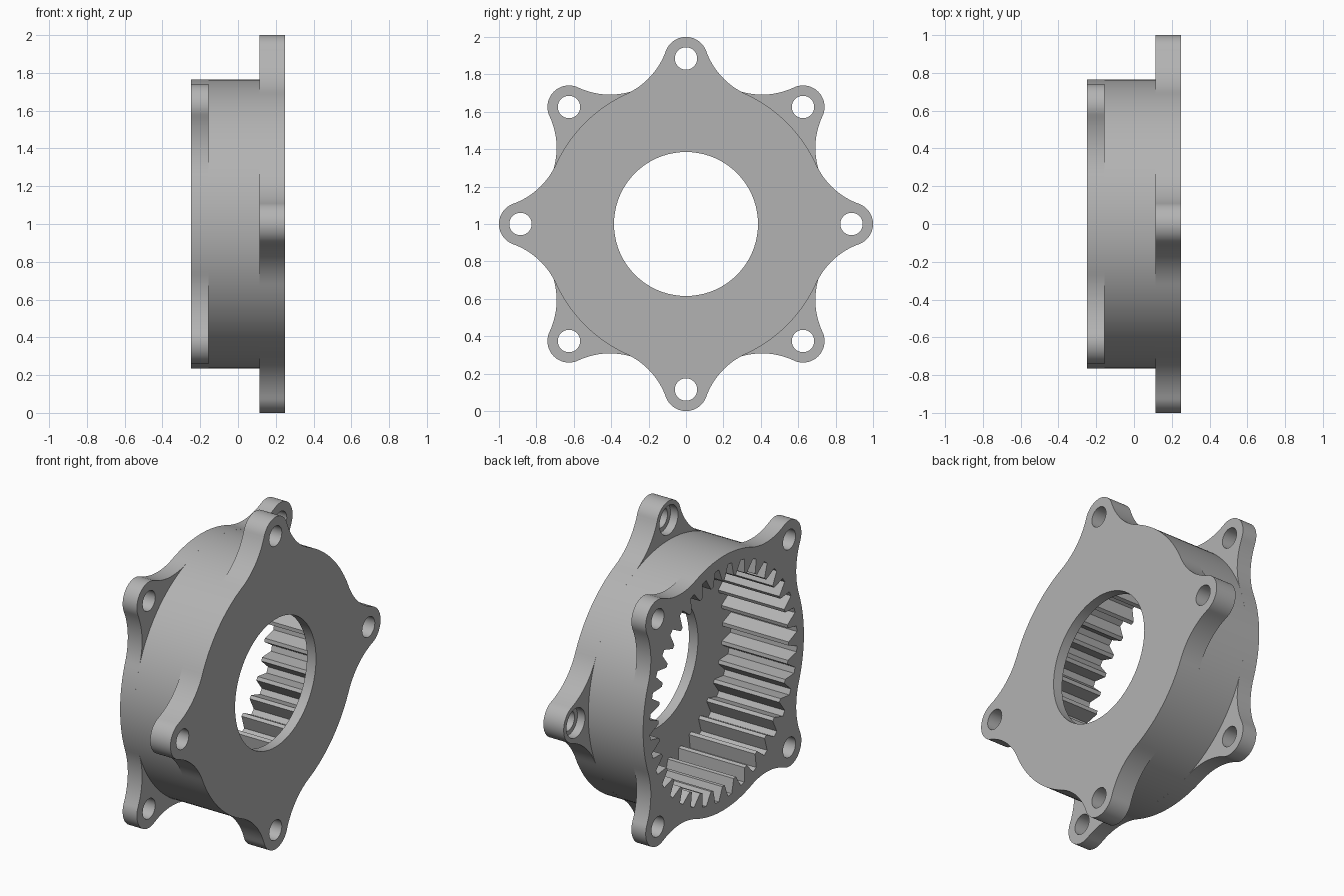
import bpy
import bmesh
from math import pi, cos, sin, acos, atan2
from mathutils import Matrix, Vector

cube = bpy.data.objects.get("Cube")
if cube:
    bpy.data.objects.remove(cube)

BODY_R, LUG_R, LUG_AT, FILLET_R = 0.765, 0.115, 0.885, 0.40
HOLE_R, COUNTERBORE_R, BORE_R = 0.06, 0.088, 0.385
TEETH, TIP_R, ROOT_R = 36, 0.62, 0.70

metal = bpy.data.materials.new("grey metal")
metal.use_nodes = True
grey = (0.45, 0.45, 0.45, 1)
metal.diffuse_color = grey
metal.node_tree.nodes["Principled BSDF"].inputs["Base Color"].default_value = grey


def polar(r, a):
    return Vector((r * cos(a), r * sin(a)))


def arc(centre, r, a0, a1, n):
    return [centre + polar(r, a0 + (a1 - a0) * i / n) for i in range(n + 1)]


def circle(r, centre=Vector((0, 0)), n=48):
    return arc(centre, r, 0, 2 * pi, n)[:-1]


def lug_outline(start):
    """Round body with four lugs, each blended in by concave fillets."""
    far, near = BODY_R + FILLET_R, LUG_R + FILLET_R
    t = acos((far ** 2 + LUG_AT ** 2 - near ** 2) / (2 * far * LUG_AT))
    lug = Vector((LUG_AT, 0))
    c = polar(far, t)
    to_lug = atan2(lug.y - c.y, lug.x - c.x)
    if to_lug > 0:
        to_lug -= 2 * pi
    half = arc(lug, LUG_R, 0, to_lug + pi, 14)
    half += arc(c, FILLET_R, to_lug, t - pi, 16)[1:]
    half += arc(Vector((0, 0)), BODY_R, t, pi / 4, 12)[1:]
    lower = [Vector((p.x, -p.y)) for p in reversed(half[1:-1])]
    points = []
    for k in range(4):
        turn = Matrix.Rotation(start + k * pi / 2, 2)
        points += [turn @ p for p in lower + half]
    return points


def gear_outline():
    """Internal teeth: narrow tips, flanks bulging slightly, wider roots."""
    step = 2 * pi / TEETH
    mid = (TIP_R + ROOT_R) / 2
    tooth = [(-0.36, ROOT_R), (-0.24, mid), (-0.10, TIP_R),
             (0.10, TIP_R), (0.24, mid), (0.36, ROOT_R)]
    return [polar(r, (k + f) * step) for k in range(TEETH) for f, r in tooth]


def lug_holes(start, r):
    return [circle(r, polar(LUG_AT, start + k * pi / 2), 28) for k in range(4)]


def layer(name, x0, x1, loops):
    """Extrude an outline with holes along x."""
    curve = bpy.data.curves.new(name, "CURVE")
    curve.dimensions = "2D"
    curve.fill_mode = "BOTH"
    curve.extrude = (x1 - x0) / 2
    for loop in loops:
        spline = curve.splines.new("POLY")
        spline.points.add(len(loop) - 1)
        for point, p in zip(spline.points, loop):
            point.co = (p.x, p.y, 0, 1)
        spline.use_cyclic_u = True
    obj = bpy.data.objects.new(name, curve)
    bpy.context.collection.objects.link(obj)
    bpy.ops.object.select_all(action="DESELECT")
    obj.select_set(True)
    bpy.context.view_layer.objects.active = obj
    bpy.ops.object.convert(target="MESH")
    obj = bpy.context.object
    upright = Matrix(((0, 0, 1, 0), (1, 0, 0, 0), (0, 1, 0, 0), (0, 0, 0, 1)))
    obj.data.transform(Matrix.Translation(((x0 + x1) / 2, 0, 1)) @ upright)
    bm = bmesh.new()
    bm.from_mesh(obj.data)
    bmesh.ops.remove_doubles(bm, verts=bm.verts, dist=1e-5)
    bmesh.ops.recalc_face_normals(bm, faces=bm.faces)
    bm.to_mesh(obj.data)
    bm.free()
    obj.data.materials.clear()
    obj.data.materials.append(metal)
    bpy.ops.object.shade_smooth_by_angle(angle=0.45)


gear = gear_outline()
front, back = lug_outline(0), lug_outline(pi / 4)

# Open end with diagonal lugs, then the plain ring
layer("back_flange", -0.25, -0.155, [back, gear] + lug_holes(pi / 4, HOLE_R))
layer("toothed_ring", -0.155, 0.115, [circle(BODY_R, n=128), gear])
# Front flange: counterbored lug holes, then the closing wall with its bore
layer("counterbore_flange", 0.115, 0.165, [front, gear] + lug_holes(0, COUNTERBORE_R))
layer("front_flange", 0.165, 0.19, [front, gear] + lug_holes(0, HOLE_R))
layer("end_wall", 0.19, 0.25, [front, circle(BORE_R, n=72)] + lug_holes(0, HOLE_R))
